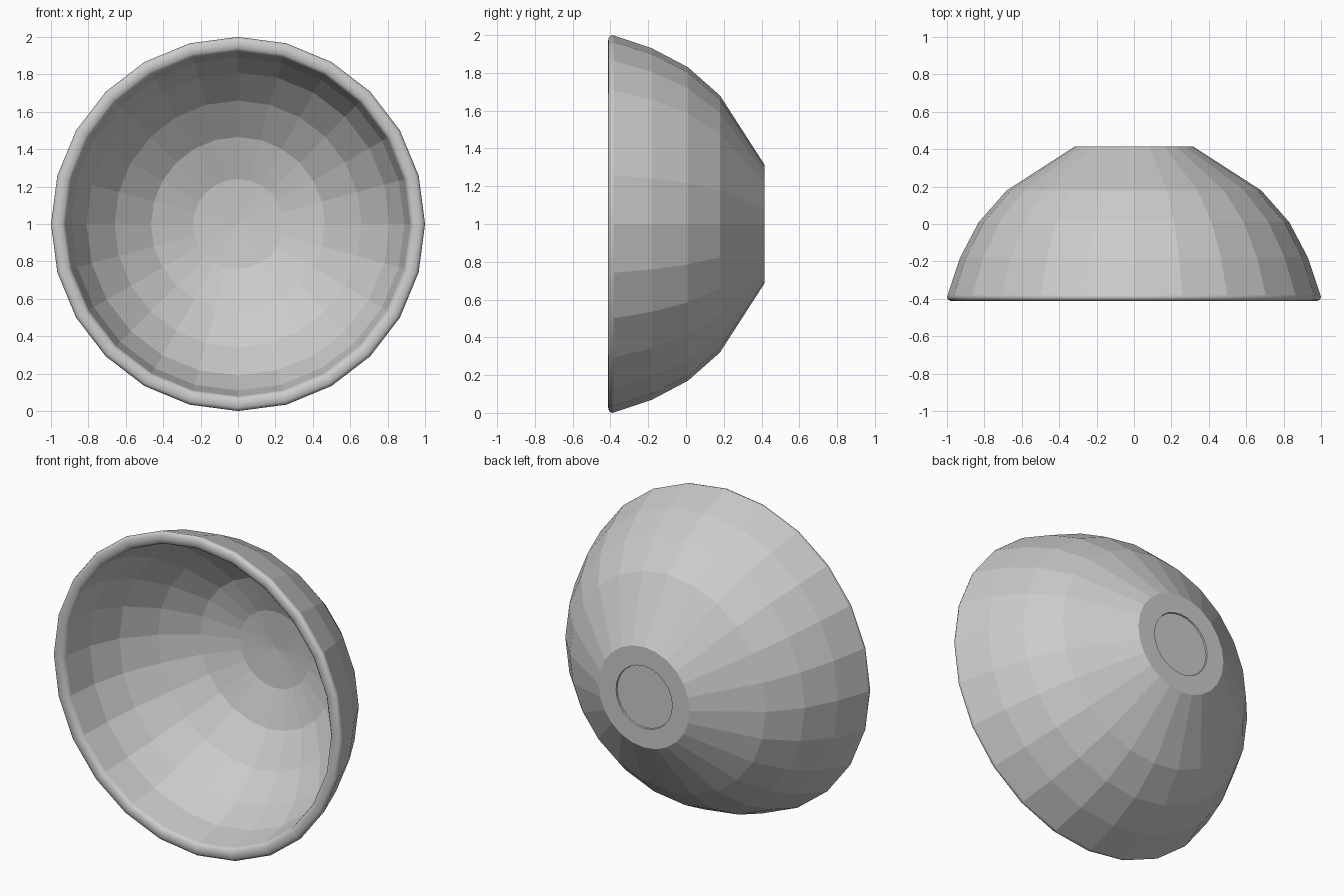
import bpy, bmesh
from math import sin, cos, pi

if "Cube" in bpy.data.objects:
    bpy.data.objects.remove(bpy.data.objects["Cube"])

SIDES = 24

# Half section as (radius, y): inside centre -> rim -> outside -> foot recess
inner = [(0, .385), (.24, .365), (.465, .29), (.66, .15), (.81, -.02), (.89, -.195)]
rim = [(.922, -.385), (.926, -.398), (.938, -.409), (.96, -.413),
       (.982, -.411), (.995, -.403), (1.0, -.39), (.997, -.38)]
outer = [(.93, -.18), (.83, .01), (.68, .18), (.315, .415)]
foot = [(.195, .415), (.193, .406), (0, .406)]
profile = inner + rim + outer + foot
smooth_bands = range(len(inner), len(inner) + len(rim) - 1)


def ring(bm, r, y):
    if r == 0:
        return [bm.verts.new((0, y, 1))] * SIDES
    return [bm.verts.new((r * cos(2 * pi * i / SIDES), y, 1 + r * sin(2 * pi * i / SIDES)))
            for i in range(SIDES)]


# Bowl lying on its side, opening towards the front
bm = bmesh.new()
rings = [ring(bm, r, y) for r, y in profile]
for b, (lo, hi) in enumerate(zip(rings, rings[1:])):
    for i in range(SIDES):
        j = (i + 1) % SIDES
        corners = list(dict.fromkeys((lo[i], lo[j], hi[j], hi[i])))
        face = bm.faces.new(corners)
        face.smooth = b in smooth_bands      # only the rounded lip is smooth
bmesh.ops.recalc_face_normals(bm, faces=bm.faces)
mesh = bpy.data.meshes.new("bowl")
bm.to_mesh(mesh)
bm.free()
bowl = bpy.data.objects.new("bowl", mesh)
bpy.context.collection.objects.link(bowl)
